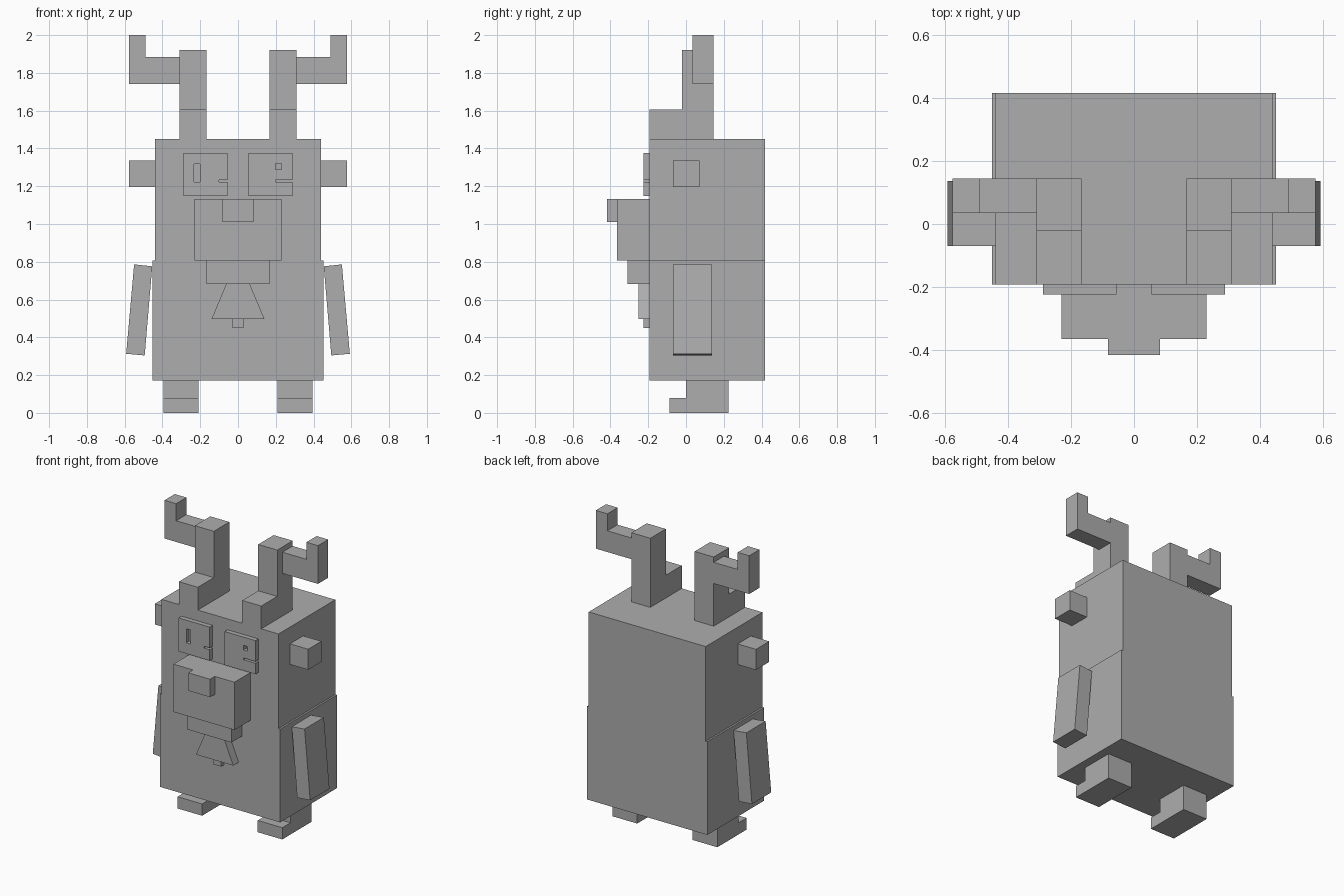
import bpy
import bmesh
from mathutils import Vector

cube = bpy.data.objects.get("Cube")
if cube:
    bpy.data.objects.remove(cube, do_unlink=True)

GREY = (0.42, 0.42, 0.42, 1.0)
grey = bpy.data.materials.new("plain grey")
grey.use_nodes = True
grey.diffuse_color = GREY
grey.node_tree.nodes["Principled BSDF"].inputs["Base Color"].default_value = GREY

FRONT, BACK = -0.193, 0.417


def prism(name, outline, axis, start, end, side=1):
    """Extrude an outline along x (outline is y,z) or y (outline is x,z)."""
    bm = bmesh.new()
    verts = []
    for a, b in outline:
        co = (start, a, b) if axis == "x" else (a, start, b)
        verts.append(bm.verts.new(co))
    face = bm.faces.new(verts)
    moved = bmesh.ops.extrude_face_region(bm, geom=[face])["geom"]
    step = end - start
    shift = Vector((step, 0, 0)) if axis == "x" else Vector((0, step, 0))
    bmesh.ops.translate(bm, vec=shift,
                        verts=[g for g in moved if isinstance(g, bmesh.types.BMVert)])
    for v in bm.verts:
        v.co.x *= side
    bmesh.ops.recalc_face_normals(bm, faces=bm.faces)
    mesh = bpy.data.meshes.new(name)
    bm.to_mesh(mesh)
    bm.free()
    mesh.materials.append(grey)
    obj = bpy.data.objects.new(name, mesh)
    bpy.context.collection.objects.link(obj)
    return obj


def box(name, x, y, z, side=1):
    outline = [(x[0], z[0]), (x[1], z[0]), (x[1], z[1]), (x[0], z[1])]
    return prism(name, outline, "y", y[0], y[1], side)


def cut(target, x, z):
    """Cut a rectangular opening through a plate on the face."""
    cutter = box("cutter", x, (FRONT - 0.1, FRONT + 0.1), z)
    mod = target.modifiers.new("opening", "BOOLEAN")
    mod.operation = "DIFFERENCE"
    mod.solver = "EXACT"
    mod.object = cutter
    bpy.context.view_layer.objects.active = target
    bpy.ops.object.modifier_apply(modifier=mod.name)
    bpy.data.objects.remove(cutter, do_unlink=True)


# Torso and head
box("torso", (-0.452, 0.452), (FRONT, BACK), (0.172, 0.806))
box("head", (-0.44, 0.44), (FRONT, BACK), (0.806, 1.45))

# Muzzle, nose and jaw
box("muzzle", (-0.23, 0.23), (-0.366, FRONT), (0.807, 1.132))
box("nose", (-0.082, 0.082), (-0.417, -0.366), (1.01, 1.132))
box("jaw", (-0.167, 0.167), (-0.309, FRONT), (0.683, 0.807))

# Flared bell with its clapper
prism("bell", [(-0.062, 0.683), (0.062, 0.683), (0.14, 0.497), (-0.14, 0.497)],
      "y", -0.251, FRONT)
box("bell_clapper", (-0.029, 0.029), (-0.224, FRONT), (0.45, 0.497))

# Eye plates with cut pupils and lid slits
eye_z = (1.148, 1.376)
right_eye = box("right_eye", (-0.289, -0.056), (-0.224, FRONT), eye_z)
cut(right_eye, (-0.232, -0.2), (1.222, 1.318))
cut(right_eye, (-0.1, -0.02), (1.222, 1.234))
left_eye = box("left_eye", (0.056, 0.289), (-0.224, FRONT), eye_z)
cut(left_eye, (0.198, 0.23), (1.288, 1.32))
cut(left_eye, (0.198, 0.33), (1.222, 1.234))

# Paired parts
for label, side in (("left", 1), ("right", -1)):
    box(label + "_ear", (0.44, 0.577), (-0.07, 0.072), (1.196, 1.336), side)

    prism(label + "_arm",
          [(0.454, 0.776), (0.55, 0.786), (0.592, 0.313), (0.494, 0.304)],
          "y", -0.07, 0.137, side)

    # Leg with a foot stepping forward
    prism(label + "_leg",
          [(-0.087, 0), (0.226, 0), (0.226, 0.172), (0, 0.172), (0, 0.08), (-0.087, 0.08)],
          "x", 0.209, 0.394, side)

    # Antler post and its upturned branch
    prism(label + "_antler_post",
          [(FRONT, 1.45), (0.145, 1.45), (0.145, 1.92), (-0.021, 1.92),
           (-0.021, 1.605), (FRONT, 1.605)],
          "x", 0.167, 0.31, side)
    prism(label + "_antler_branch",
          [(0.31, 1.74), (0.577, 1.74), (0.577, 2.0), (0.49, 2.0),
           (0.49, 1.884), (0.31, 1.884)],
          "y", 0.035, 0.145, side)
